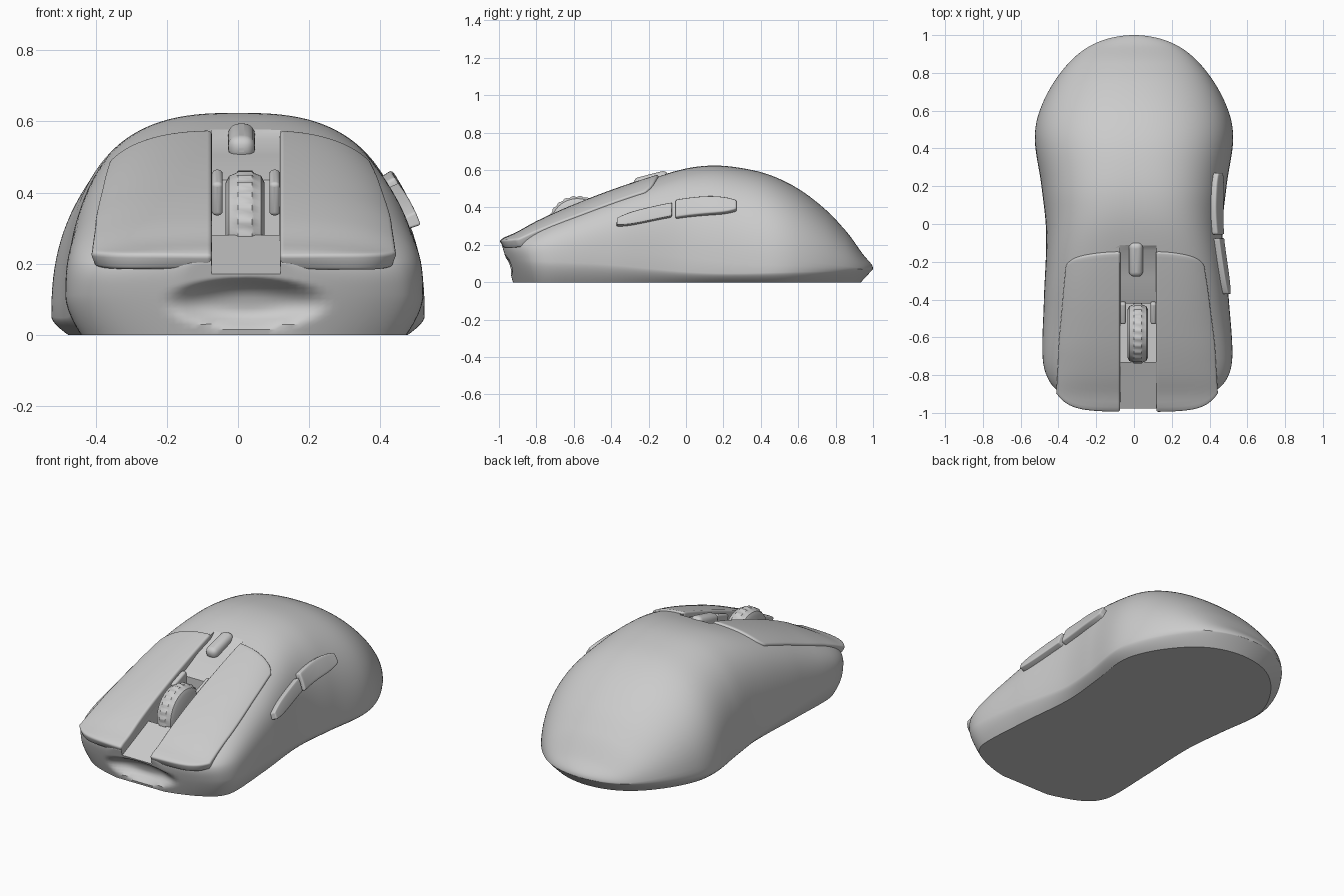
import bpy, bmesh
from math import acos, cos, sin, pi
from mathutils import Vector

if "Cube" in bpy.data.objects:
    bpy.data.objects.remove(bpy.data.objects["Cube"])

grey = bpy.data.materials.new("matte grey")
grey.use_nodes = True
grey.diffuse_color = (0.6, 0.6, 0.6, 1)
grey.node_tree.nodes["Principled BSDF"].inputs["Base Color"].default_value = (0.6, 0.6, 0.6, 1)


# Smooth profile along the length; the angle parameter keeps the ends round
def profile(points):
    ks = [(acos(-y), v) for y, v in points]

    def slope(i):
        a, b = ks[max(i - 1, 0)], ks[min(i + 1, len(ks) - 1)]
        return (b[1] - a[1]) / (b[0] - a[0])

    def at(y):
        u = acos(-max(-1, min(1, y)))
        i = 0
        while i < len(ks) - 2 and u > ks[i + 1][0]:
            i += 1
        (a, p), (b, q) = ks[i], ks[i + 1]
        d = b - a
        t = (u - a) / d
        return (p * (1 + 2 * t) * (1 - t) ** 2 + q * t * t * (3 - 2 * t)
                + d * t * (1 - t) * ((1 - t) * slope(i) - t * slope(i + 1)))
    return at


rear = [(.45, .525), (.6, .5), (.8, .39), (.95, .22), (1, 0)]
left = profile([(-1, 0), (-.97, .23), (-.92, .37), (-.85, .445), (-.72, .483),
                (-.4, .477), (-.05, .465), (.2, .49)] + rear)
right = profile([(-1, 0), (-.97, .25), (-.92, .39), (-.85, .48), (-.72, .52),
                 (-.4, .502), (-.05, .468), (.2, .49)] + rear)
height = profile([(-1, .205), (-.92, .25), (-.8, .315), (-.6, .405), (-.4, .482),
                  (-.2, .55), (0, .608), (.15, .624), (.3, .61), (.45, .573),
                  (.6, .5), (.75, .385), (.85, .28), (.95, .145), (1, .07)])
rim = profile([(-1, .12), (-.5, .1), (.1, .05), (.6, .055), (1, .07)])
power = profile([(-1, 3), (-.6, 3.2), (-.2, 3.4), (.1, 2.8), (.45, 2.4), (1, 2)])


def smooth(a, b, v):
    t = max(0, min(1, (v - a) / (b - a)))
    return t * t * (3 - 2 * t)


# Shell height at x, y and shell half width on the thumb side at y, z
def shell_z(x, y):
    yw = max(y, -.72)
    n = power(y)
    k = min(1, abs(x) / (right if x > 0 else left)(yw))
    return rim(yw) + (height(y) - rim(yw)) * (1 - k ** n) ** (1 / n)


def shell_x(y, z):
    n = power(y)
    k = max(0, (z - rim(y)) / (height(y) - rim(y)))
    return right(y) * (1 - k ** n) ** (1 / n)


def finish(name, bm, angle=.6):
    mesh = bpy.data.meshes.new(name)
    bm.to_mesh(mesh)
    bm.free()
    mesh.materials.append(grey)
    ob = bpy.data.objects.new(name, mesh)
    bpy.context.collection.objects.link(ob)
    bpy.ops.object.select_all(action="DESELECT")
    ob.select_set(True)
    bpy.context.view_layer.objects.active = ob
    bpy.ops.object.shade_smooth_by_angle(angle=angle)
    return ob


# Joins rows of points into a surface
def skin(rows, closed=False):
    bm = bmesh.new()
    vs = [[bm.verts.new(p) for p in row] for row in rows]
    for a, b in zip(vs, vs[1:]):
        n = len(a)
        for i in range(n if closed else n - 1):
            j = (i + 1) % n
            bm.faces.new((a[i], a[j], b[j], b[i]))
    return bm


# Raised panel: a curved patch given thickness and rounded edges
def panel(name, point, nu, nv, out, thick, round_by):
    bm = skin([[point(i / nu, j / nv) for i in range(nu + 1)] for j in range(nv + 1)])
    bm.normal_update()
    if sum(f.normal.dot(Vector(out)) for f in bm.faces) < 0:
        bmesh.ops.reverse_faces(bm, faces=bm.faces)
    ob = finish(name, bm)
    solid = ob.modifiers.new("thickness", "SOLIDIFY")
    solid.thickness, solid.offset = thick, -1
    bevel = ob.modifiers.new("rounding", "BEVEL")
    bevel.width, bevel.segments, bevel.angle_limit = round_by, 3, .9
    return ob


# Body: cross-sections lofted from nose to heel
def section(y):
    n, r, h = power(y), rim(y), height(y)
    wall = [(1 - .09 * (1 - k / 8) ** 1.6, r * k / 8) for k in range(8)]
    arc = []
    for k in range(33):
        a = pi / 2 * k / 32
        arc.append((max(0, cos(a)) ** (2 / n), r + (h - r) * sin(a) ** (2 / n)))
    half = wall + arc
    loop = [(right(y) * x, z) for x, z in half]
    loop += [(-left(y) * x, z) for x, z in half[-2::-1]]
    pts = []
    for x, z in loop:
        v = max(y, -.985)
        v -= .065 * smooth(.3, 1, y) * max(0, 1 - z / .07)
        v += .06 * smooth(-.65, -.95, y) * max(0, 1 - z / .2)
        dent = 1 - ((x - .025) / .24) ** 2 - ((z - .09) / .075) ** 2
        if y < -.8:
            v += .06 * smooth(0, 1, dent)
        pts.append((x, v, z))
    return pts


bm = skin([section(-cos(pi * i / 140)) for i in range(141)], closed=True)
bmesh.ops.remove_doubles(bm, verts=bm.verts, dist=.0002)
bmesh.ops.recalc_face_normals(bm, faces=bm.faces)
body = finish("body", bm)

# Central channel and wheel well cut out of the body
outline = [(-1.1, .12), (-.98, .17), (-.73, .28), (-.73, .16), (-.42, .16), (-.42, .435),
           (-.28, .505), (-.14, .55), (-.09, .6), (-.09, .8), (-1.1, .8)]
bm = bmesh.new()
face = bm.faces.new([bm.verts.new((-.075, y, z)) for y, z in outline])
side = bmesh.ops.extrude_face_region(bm, geom=[face])["geom"]
bmesh.ops.translate(bm, vec=(.195, 0, 0), verts=[v for v in side if isinstance(v, bmesh.types.BMVert)])
bmesh.ops.recalc_face_normals(bm, faces=bm.faces)
cutter = finish("channel_cutter", bm)
cut = body.modifiers.new("channel", "BOOLEAN")
cut.object, cut.solver = cutter, "EXACT"
bpy.context.view_layer.objects.active = body
bpy.ops.object.modifier_apply(modifier=cut.name)
bpy.data.objects.remove(cutter)
bpy.ops.object.select_all(action="DESELECT")
body.select_set(True)
bpy.ops.object.shade_smooth_by_angle(angle=.6)


# Main keys
def key(inner, sign, width):
    def point(s, t):
        front = -.998 + .03 * s ** 2 + .07 * s ** 6
        back = -.15 - .04 * s ** 2 - .03 * s ** 12
        y = front + (back - front) * t
        outer = sign * width(max(y, -.72)) * (.86 - .08 * t)
        x = inner + (outer - inner) * s
        return x, y, shell_z(x, y) + .012
    return point


panel("left_key", key(.118, 1, right), 24, 30, (0, 0, 1), .05, .012)
panel("right_key", key(-.073, -1, left), 24, 30, (0, 0, 1), .05, .012)

# Thumb buttons
middle = profile([(-.38, .325), (-.07, .393), (.1, .415), (.27, .418)])


def thumb(y0, y1, front_end):
    def point(s, t):
        y = y0 + (y1 - y0) * s
        tip = (1 - s) if front_end else s
        half = (.036 if front_end else .048) * (1 - .5 * tip ** 5)
        z = middle(y) + half * (2 * t - 1)
        return shell_x(y, z) + .034, y, z
    return point


panel("front_thumb_button", thumb(-.37, -.075, True), 20, 6, (1, 0, 0), .06, .014)
panel("rear_thumb_button", thumb(-.055, .27, False), 20, 6, (1, 0, 0), .06, .014)

# Scroll wheel with a ribbed tread
rings = []
for x, r in [(-.055, .02), (-.055, .125), (-.045, .145), (-.025, .153), (-.02, .16),
             (.02, .16), (.025, .153), (.045, .145), (.055, .125), (.055, .02)]:
    ring = []
    for i in range(96):
        a = 2 * pi * i / 96
        rr = r - (.005 if r == .16 and i % 4 < 2 else 0)
        ring.append((.02 + x, -.58 + rr * cos(a), .302 + rr * sin(a)))
    rings.append(ring)
bm = skin(rings, closed=True)
bmesh.ops.holes_fill(bm, edges=[e for e in bm.edges if e.is_boundary])
bmesh.ops.recalc_face_normals(bm, faces=bm.faces)
finish("scroll_wheel", bm)


# Rounded blocks in the channel
def block(name, centre, size, tilt, round_by):
    bm = bmesh.new()
    bmesh.ops.create_cube(bm, size=1)
    bmesh.ops.scale(bm, vec=size, verts=bm.verts)
    ob = finish(name, bm)
    ob.location, ob.rotation_euler = centre, (tilt, 0, 0)
    bevel = ob.modifiers.new("rounding", "BEVEL")
    bevel.width, bevel.segments = round_by, 5


block("top_button", (.01, -.185, .543), (.075, .19, .07), .25, .03)
for name, x in [("left_wheel_cheek", .103), ("right_wheel_cheek", -.058)]:
    block(name, (x, -.46, .4), (.03, .12, .1), .35, .012)
